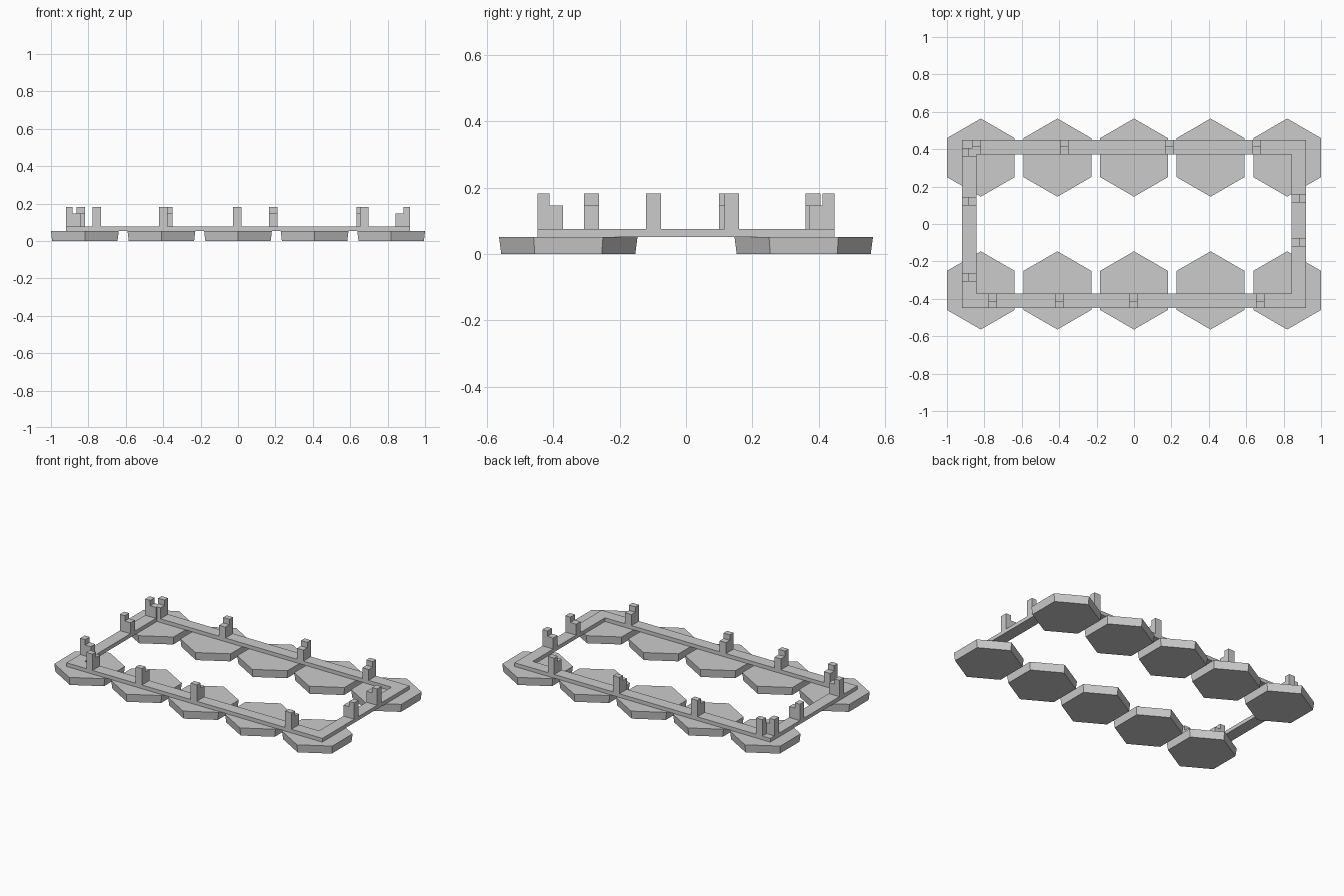
import bpy, bmesh, math

cube = bpy.data.objects.get("Cube")
if cube:
    bpy.data.objects.remove(cube, do_unlink=True)

grey = bpy.data.materials.new("plain grey")
grey.use_nodes = True
colour = (0.6, 0.6, 0.6, 1)
grey.diffuse_color = colour
grey.node_tree.nodes["Principled BSDF"].inputs["Base Color"].default_value = colour


def prism(name, profile, start, direction):
    """Extrude a closed flat profile along a direction."""
    bm = bmesh.new()
    face = bm.faces.new([bm.verts.new(p) for p in profile])
    moved = bmesh.ops.extrude_face_region(bm, geom=[face])["geom"]
    bmesh.ops.translate(bm, vec=direction,
                        verts=[v for v in moved if isinstance(v, bmesh.types.BMVert)])
    bmesh.ops.recalc_face_normals(bm, faces=bm.faces)
    mesh = bpy.data.meshes.new(name)
    bm.to_mesh(mesh)
    bm.free()
    mesh.materials.append(grey)
    obj = bpy.data.objects.new(name, mesh)
    obj.location = start
    bpy.context.collection.objects.link(obj)
    return obj


# Hexagonal feet, slightly narrower at the bottom
FOOT_TOP = 0.052
for row, y in (("front", -0.355), ("back", 0.355)):
    for i in range(5):
        bpy.ops.mesh.primitive_cone_add(
            vertices=6, radius1=0.202, radius2=0.209, depth=FOOT_TOP,
            location=((i - 2) * 0.4095, y, FOOT_TOP / 2))
        foot = bpy.context.object
        foot.name = f"{row}_foot_{i + 1}"
        foot.data.materials.append(grey)

# Rectangular frame: a mitred ring of four rails
OX, OY, W, RAIL_TOP = 0.92, 0.448, 0.077, 0.076
IX, IY = OX - W, OY - W
signs = [(-1, -1), (1, -1), (1, 1), (-1, 1)]
bm = bmesh.new()
loops = [[bm.verts.new((sx * x, sy * y, z)) for sx, sy in signs]
         for x, y, z in ((OX, OY, FOOT_TOP), (OX, OY, RAIL_TOP),
                         (IX, IY, RAIL_TOP), (IX, IY, FOOT_TOP))]
for a in range(4):
    for k in range(4):
        p, q, n = loops[a], loops[(a + 1) % 4], (k + 1) % 4
        bm.faces.new((p[k], p[n], q[n], q[k]))
bmesh.ops.recalc_face_normals(bm, faces=bm.faces)
mesh = bpy.data.meshes.new("frame")
bm.to_mesh(mesh)
bm.free()
mesh.materials.append(grey)
bpy.context.collection.objects.link(bpy.data.objects.new("frame", mesh))

# Stepped posts: tall on the outer half of the rail, low on the inner half
TALL, LOW, THICK = 0.182, 0.147, 0.045
step = [(0, RAIL_TOP), (0, TALL), (W * 0.47, TALL), (W * 0.47, LOW), (W, LOW), (W, RAIL_TOP)]


def post(side, index, place):
    name = f"{side}_post_{index}"
    if side in ("front", "back"):
        s = -1 if side == "front" else 1
        profile = [(-THICK / 2, s * (OY - d), z) for d, z in step]
        prism(name, profile, (place, 0, 0), (THICK, 0, 0))
    else:
        s = 1 if side == "left" else -1
        profile = [(s * (OX - d), -THICK / 2, z) for d, z in step]
        prism(name, profile, (0, place, 0), (0, THICK, 0))


posts = {
    "front": (-0.755, -0.4, -0.005, 0.675),
    "back": (-0.84, -0.373, 0.188, 0.657),
    "right": (-0.285, 0.122, 0.383),
    "left": (-0.098, 0.138),
}
for side, places in posts.items():
    for index, place in enumerate(places):
        post(side, index + 1, place)
